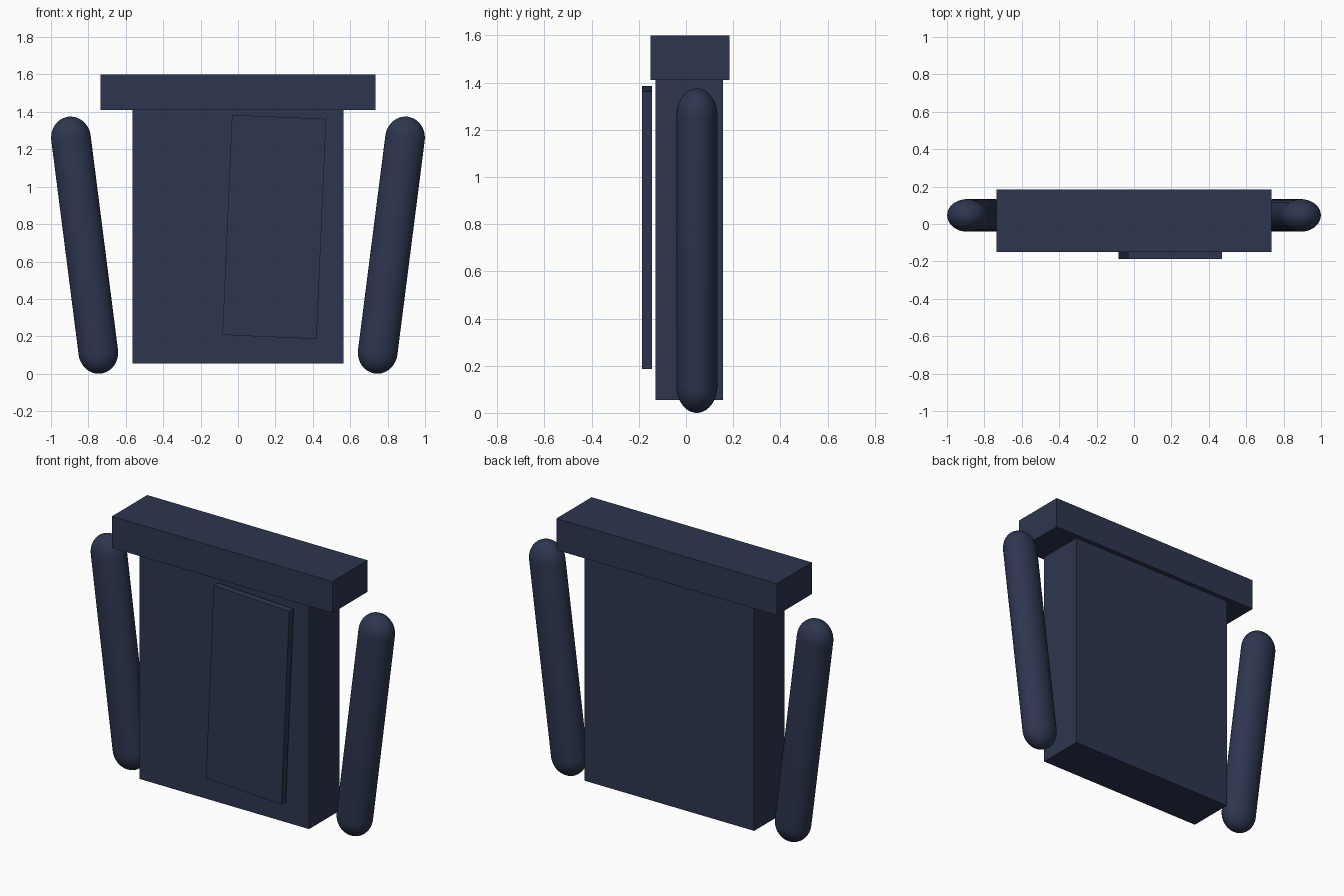
import bpy, bmesh
from math import sin, cos, pi, radians, atan2, hypot

if "Cube" in bpy.data.objects:
    bpy.data.objects.remove(bpy.data.objects["Cube"])

navy = bpy.data.materials.new("navy")
navy.diffuse_color = (0.027, 0.037, 0.08, 1)
navy.use_nodes = True
navy.node_tree.nodes["Principled BSDF"].inputs["Base Color"].default_value = navy.diffuse_color


def add_object(name, bm, loc, rot_y=0.0):
    bmesh.ops.recalc_face_normals(bm, faces=bm.faces)
    mesh = bpy.data.meshes.new(name)
    bm.to_mesh(mesh)
    bm.free()
    mesh.materials.append(navy)
    obj = bpy.data.objects.new(name, mesh)
    obj.location = loc
    obj.rotation_euler = (0, rot_y, 0)
    bpy.context.collection.objects.link(obj)
    return obj


def box(name, center, size, rot_y=0.0):
    bm = bmesh.new()
    bmesh.ops.create_cube(bm, size=1)
    bmesh.ops.scale(bm, vec=size, verts=bm.verts)
    return add_object(name, bm, center, rot_y)


def capsule(name, bottom, top, rx, ry, cap, rings=10, sides=40):
    # Spin a half profile between the two cap centres, then flatten it in y
    dx, dz = top[0] - bottom[0], top[2] - bottom[2]
    half = hypot(dx, dz) / 2
    quarter = [pi / 2 * i / rings for i in range(rings + 1)]
    profile = [(cos(a), half + cap * sin(a)) for a in quarter]
    profile = [(r, -z) for r, z in reversed(profile)] + profile
    bm = bmesh.new()
    verts = [bm.verts.new((r, 0, z)) for r, z in profile]
    edges = [bm.edges.new(pair) for pair in zip(verts, verts[1:])]
    bmesh.ops.spin(bm, geom=verts + edges, cent=(0, 0, 0), axis=(0, 0, 1),
                   angle=2 * pi, steps=sides)
    bmesh.ops.remove_doubles(bm, verts=bm.verts, dist=1e-4)
    bmesh.ops.scale(bm, vec=(rx, ry, 1), verts=bm.verts)
    for f in bm.faces:
        f.smooth = True
    mid = [(a + b) / 2 for a, b in zip(bottom, top)]
    return add_object(name, bm, mid, atan2(dx, dz))


# Main slab and the wider bar across its top
box("body", (0, 0.014, 0.7325), (1.13, 0.287, 1.357))
box("top_bar", (0, 0.017, 1.505), (1.47, 0.336, 0.19))

# Thin, slightly tilted panel floating just ahead of the front
box("front_panel", (0.194, -0.165, 0.785), (0.504, 0.042, 1.178), radians(2.5))

# Leaning flattened capsules on both sides
for side, label in ((-1, "left"), (1, "right")):
    capsule(label + "_arm", (side * 0.747, 0.046, 0.115),
            (side * 0.893, 0.046, 1.26), 0.106, 0.087, 0.115)
